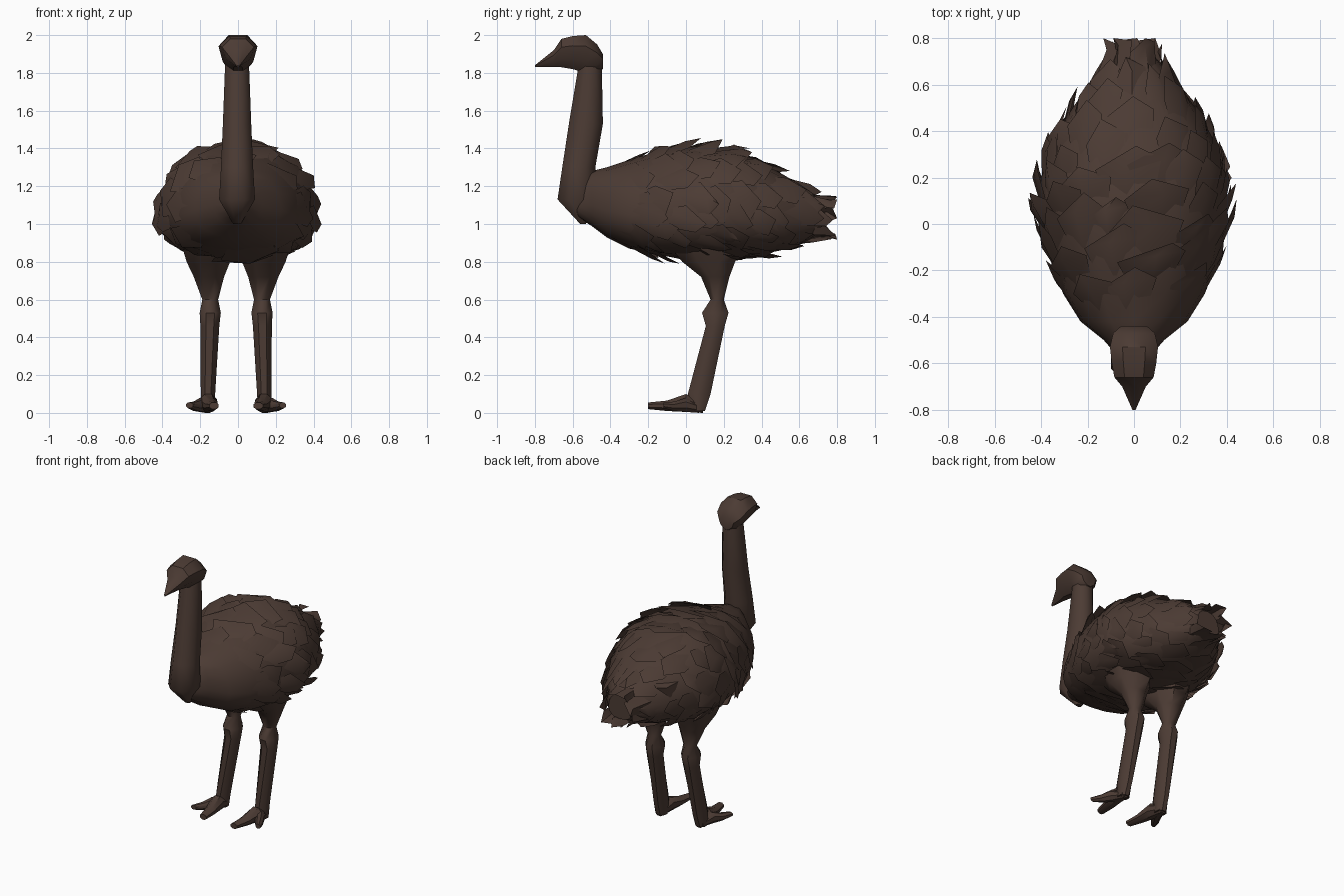
import bpy, bmesh, math, random
from mathutils import Vector

if "Cube" in bpy.data.objects:
    bpy.data.objects.remove(bpy.data.objects["Cube"])

random.seed(4)
brown = bpy.data.materials.new("dark brown")
brown.diffuse_color = (0.072, 0.044, 0.034, 1)
brown.use_nodes = True
brown.node_tree.nodes["Principled BSDF"].inputs["Base Color"].default_value = brown.diffuse_color


def finish(name, bm, angle, recalc=True):
    if recalc:
        bmesh.ops.recalc_face_normals(bm, faces=bm.faces)
    me = bpy.data.meshes.new(name)
    bm.to_mesh(me)
    bm.free()
    me.materials.append(brown)
    me.shade_smooth()
    me.set_sharp_from_angle(angle=math.radians(angle))
    ob = bpy.data.objects.new(name, me)
    bpy.context.collection.objects.link(ob)
    return ob


def skin(bm, rings):
    """Join rings of points into a closed tube."""
    vs = [[bm.verts.new(p) for p in r] for r in rings]
    n = len(vs[0])
    for a, b in zip(vs, vs[1:]):
        for i in range(n):
            j = (i + 1) % n
            bm.faces.new((a[i], a[j], b[j], b[i]))
    bm.faces.new(vs[0])
    bm.faces.new(vs[-1])


def ring(plane, at, lo, hi, cx, hw, taper=0.0, n=8):
    """Octagon in a z or y plane, spanning lo..hi on the other axis."""
    pts, k = [], math.cos(math.pi / n)
    for i in range(n):
        a = (i + 0.5) * 2 * math.pi / n
        s, c = math.sin(a) / k, math.cos(a) / k
        x = cx + hw * s * (1 + taper * c)
        o = (lo + hi) / 2 + (hi - lo) / 2 * c
        pts.append((x, o, at) if plane == "z" else (x, at, o))
    return pts


# Body outline: y, bottom, top, half width
BODY = [(-0.58, 1.04, 1.20, 0.06), (-0.50, 0.99, 1.28, 0.13), (-0.42, 0.93, 1.30, 0.23),
        (-0.30, 0.87, 1.34, 0.305), (-0.13, 0.83, 1.39, 0.37), (0.05, 0.82, 1.41, 0.40),
        (0.20, 0.82, 1.40, 0.40), (0.35, 0.83, 1.35, 0.35), (0.50, 0.86, 1.27, 0.265),
        (0.62, 0.90, 1.20, 0.175), (0.72, 0.95, 1.12, 0.09)]


def outline(y):
    y = min(max(y, BODY[0][0]), BODY[-1][0])
    for p, q in zip(BODY, BODY[1:]):
        if y <= q[0]:
            t = (y - p[0]) / (q[0] - p[0])
            return [p[i] + (q[i] - p[i]) * t for i in (1, 2, 3)]
    return BODY[-1][1:]


def on_body(y, a, lift=0.0):
    bot, top, w = outline(y)
    zc = bot + 0.38 * (top - bot)
    s, c = math.sin(a), math.cos(a)
    s = math.copysign(abs(s) ** (0.85 if c > 0 else 0.75), s)
    h = (top - zc) if c > 0 else (zc - bot)
    return Vector((s * (w + lift), y, zc + c * (h + lift)))


# Body core
bm = bmesh.new()
skin(bm, [[on_body(b[0], 2 * math.pi * i / 16) for i in range(16)] for b in BODY])
finish("body", bm, 40)

# Overlapping feathers in staggered rows, pointing to the tail
bm = bmesh.new()
for r in range(10):
    y0 = -0.34 + 0.108 * r
    bot, top, w = outline(y0)
    count = max(7, round(math.pi * (w + (top - bot) / 2) / 0.17))
    for k in range(count):
        a = 2 * math.pi * (k + 0.5 * (r % 2) + random.uniform(-0.25, 0.25)) / count
        y = y0 + random.uniform(-0.04, 0.04)
        length = random.uniform(0.15, 0.24)
        half = math.pi / count * random.uniform(0.85, 1.3)
        lift = random.uniform(0.02, 0.06) * (0.7 if y0 < -0.2 or math.cos(a) < -0.5 else 1)
        ym, yt = y + length * 0.65, min(y + length, 0.8)
        ym = min(ym, yt - 0.03)
        P = lambda *v: bm.verts.new(on_body(*v))
        bl, bc, br = P(y, a - half * .8, -.02), P(y, a, -.005), P(y, a + half * .8, -.02)
        ml, mc, mr = (P(ym - .03, a - half, lift * random.uniform(0, .9)), P(ym, a, lift * .8),
                      P(ym + .02, a + half, lift * random.uniform(0, .9)))
        tip = P(yt, a + random.uniform(-.5, .5) * half, lift)
        for f in ((bl, bc, mc, ml), (bc, br, mr, mc), (ml, mc, tip), (mc, mr, tip)):
            bm.faces.new(f)
finish("feathers", bm, 50, recalc=False)

# Neck: z, front y, back y, half width
bm = bmesh.new()
skin(bm, [ring("z", z, f, b, -0.005, w) for z, f, b, w in (
    (1.00, -0.56, -0.53, 0.02), (1.13, -0.68, -0.48, 0.095), (1.30, -0.655, -0.48, 0.085),
    (1.53, -0.62, -0.44, 0.075), (1.80, -0.575, -0.445, 0.065), (1.90, -0.56, -0.445, 0.06))])
finish("neck", bm, 50)

# Head and beak: y, bottom, top, half width
bm = bmesh.new()
skin(bm, [ring("y", y, lo, hi, 0, w, 0.3) for y, lo, hi, w in (
    (-0.44, 1.82, 1.90, 0.05), (-0.47, 1.80, 1.95, 0.08), (-0.53, 1.80, 2.0, 0.092),
    (-0.60, 1.82, 1.995, 0.085), (-0.66, 1.83, 1.98, 0.075), (-0.70, 1.83, 1.92, 0.045),
    (-0.80, 1.83, 1.84, 0.006))])
finish("head", bm, 40)

# Legs and two-toed feet
for side, shift, label in ((-1, -0.012, "left"), (1, -0.008, "right")):
    def leg_x(x):
        return side * x + shift

    bm = bmesh.new()
    skin(bm, [ring("z", z, f, b, leg_x(x), w) for z, f, b, x, w in (
        (0.90, -0.10, 0.30, 0.16, 0.13), (0.80, -0.02, 0.26, 0.145, 0.115),
        (0.72, 0.08, 0.23, 0.142, 0.08), (0.60, 0.13, 0.20, 0.135, 0.042),
        (0.53, 0.085, 0.225, 0.135, 0.056), (0.46, 0.105, 0.205, 0.137, 0.05),
        (0.10, 0.01, 0.13, 0.147, 0.038), (0.01, 0.03, 0.10, 0.150, 0.036))])
    finish(label + "_leg", bm, 45)
    toes = {"inner": ((0.09, 0.0, 0.05, .15, .03), (0.0, 0.005, 0.10, .145, .045),
                      (-0.10, 0.01, 0.065, .13, .035), (-0.20, 0.02, 0.055, .115, .025)),
            "outer": ((0.07, 0.0, 0.05, .15, .03), (0.0, 0.005, 0.08, .175, .035),
                      (-0.06, 0.01, 0.06, .21, .03), (-0.12, 0.025, 0.055, .245, .018))}
    for toe, rings in toes.items():
        bm = bmesh.new()
        skin(bm, [ring("y", y, lo, hi, leg_x(x), w) for y, lo, hi, x, w in rings])
        finish(label + "_" + toe + "_toe", bm, 40)
